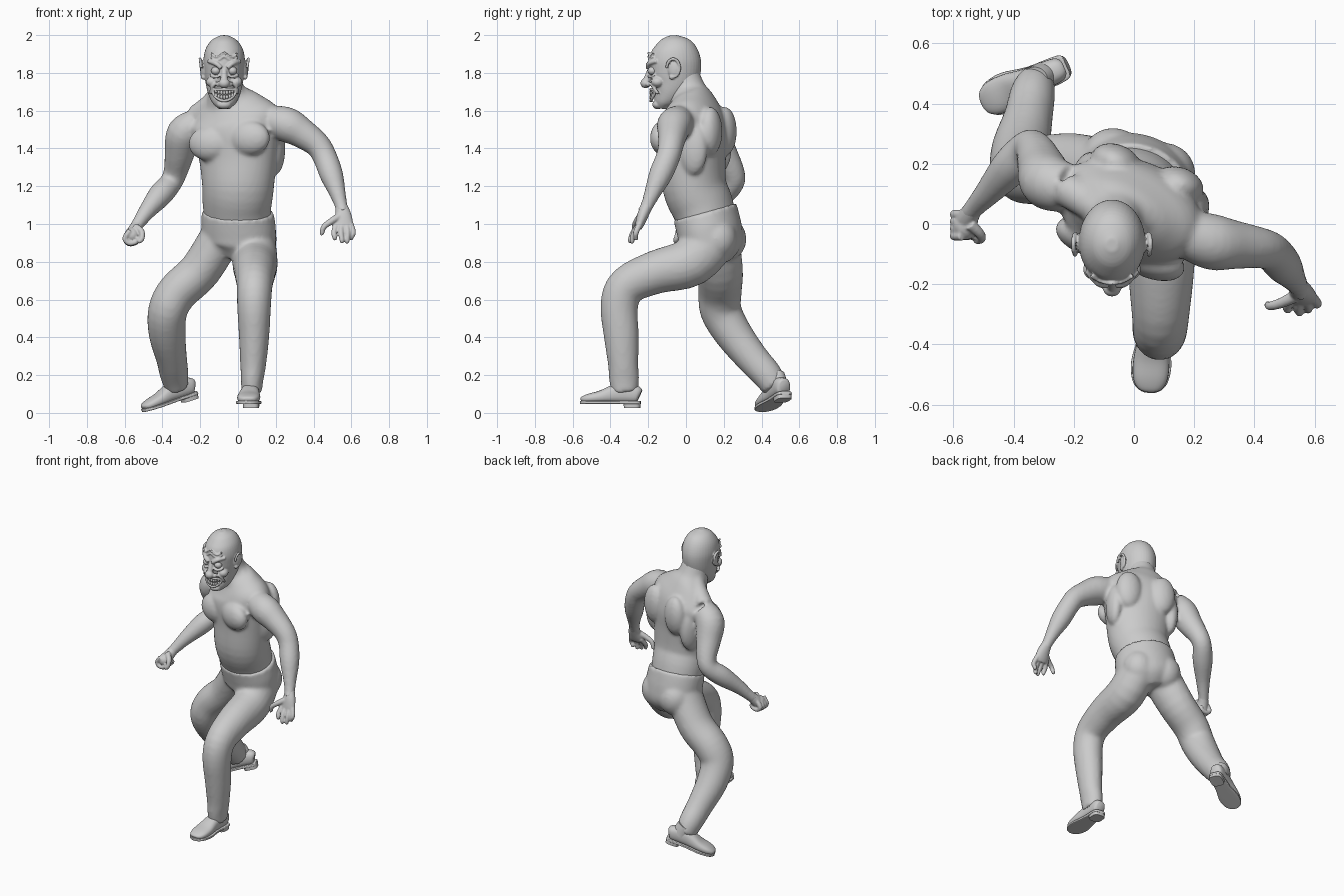
import bpy, bmesh
from math import sin, cos, pi, radians, copysign
from mathutils import Vector, Matrix

TWIST = radians(-20)                                  # hips and shoulders turn left side forward
SIDE = Vector((cos(TWIST), sin(TWIST), 0))
FRONT = Vector((sin(TWIST), -cos(TWIST), 0))
X = Vector((1, 0, 0))


def spline(pts, sub):
    p = [Vector(q if len(q) == 5 else tuple(q) + (q[3],)) for q in pts]
    out = []
    for i in range(len(p) - 1):
        a, b, c, d = p[max(i - 1, 0)], p[i], p[i + 1], p[min(i + 2, len(p) - 1)]
        for k in range(sub):
            t = k / sub
            out.append((b * 2 + (c - a) * t + (a * 2 - b * 5 + c * 4 - d) * t ** 2
                        + (b * 3 - a - c * 3 + d) * t ** 3) * 0.5)
    return out + [p[-1]]


def tube(bm, pts, side=X, sub=4, n=24, sq=1.0):
    """Smooth tube through (x, y, z, half width along side, half depth)."""
    p = spline(pts, sub)
    c = [Vector(q[:3]) for q in p]
    rings = []
    for i, q in enumerate(p):
        t = (c[min(i + 1, len(c) - 1)] - c[max(i - 1, 0)]).normalized()
        s = (side - t * side.dot(t)).normalized()
        u = t.cross(s)
        ring = []
        for k in range(n):
            ca, sa = cos(2 * pi * k / n), sin(2 * pi * k / n)
            ca, sa = copysign(abs(ca) ** sq, ca), copysign(abs(sa) ** sq, sa)
            ring.append(bm.verts.new(c[i] + s * (q[3] * ca) + u * (q[4] * sa)))
        rings.append(ring)
    for r0, r1 in zip(rings, rings[1:]):
        for k in range(n):
            j = (k + 1) % n
            bm.faces.new((r0[k], r0[j], r1[j], r1[k]))
    bm.faces.new(rings[0][::-1])
    bm.faces.new(rings[-1])


def blob(bm, loc, r, rot=0.0, axis='Z'):
    m = Matrix.Translation(loc) @ Matrix.Rotation(rot, 4, axis) @ Matrix.Diagonal((*r, 1))
    bmesh.ops.create_uvsphere(bm, u_segments=24, v_segments=16, radius=1, matrix=m)


def finish(bm, name, voxel=0, smooth=4, matrix=None):
    bmesh.ops.recalc_face_normals(bm, faces=bm.faces)
    me = bpy.data.meshes.new(name)
    bm.to_mesh(me)
    bm.free()
    me.shade_smooth()
    ob = bpy.data.objects.new(name, me)
    bpy.context.collection.objects.link(ob)
    if voxel:                                         # fuse overlapping masses into one skin
        m = ob.modifiers.new("fuse", 'REMESH')
        m.mode, m.voxel_size, m.use_smooth_shade = 'VOXEL', voxel, True
        m = ob.modifiers.new("soften", 'SMOOTH')
        m.factor, m.iterations = 0.5, smooth
    else:
        me.set_sharp_from_angle(angle=radians(45))
    if matrix:
        ob.matrix_world = matrix
    return ob


# Torso with chest, shoulder blades and both arms
bm = bmesh.new()
tube(bm, [(0, .12, 1.0, .175, .15), (-.005, .085, 1.1, .184, .163), (0, .045, 1.2, .193, .166),
          (0, .04, 1.35, .212, .165), (-.01, .042, 1.48, .24, .172), (-.02, .045, 1.56, .25, .155),
          (-.04, .035, 1.635, .18, .12), (-.06, .01, 1.7, .1, .1), (-.07, -.02, 1.8, .08, .085)], SIDE, n=40)
for s in (-1, 1):
    core = Vector((0, .045, 0)) + SIDE * (.112 * s)
    blob(bm, core + FRONT * .135 + Vector((0, 0, 1.44 + .015 * s)), (.115, .062, .092), TWIST)
    blob(bm, core - FRONT * .13 + Vector((0, 0, 1.49)), (.085, .06, .13), TWIST)
    blob(bm, core * 1.0 + SIDE * (.075 * s) - FRONT * .06 + Vector((0, 0, 1.4)), (.05, .08, .14), TWIST)
    tube(bm, [(-.06 + .03 * s, .03, 1.72, .05), (-.04 + .1 * s, .035 - .03 * s, 1.64, .055),
              (-.02 + .2 * s, .04 - .075 * s, 1.57, .06)])
tube(bm, [(-.22, .12, 1.53, .08), (-.285, .14, 1.48, .093), (-.308, .19, 1.38, .08),
          (-.33, .245, 1.28, .064), (-.355, .25, 1.22, .06), (-.41, .19, 1.155, .064),
          (-.48, .11, 1.07, .046), (-.53, .055, 1.0, .034), (-.55, .03, .97, .033)])
tube(bm, [(.17, -.03, 1.55, .08), (.26, -.06, 1.525, .093), (.34, -.07, 1.48, .08),
          (.42, -.08, 1.42, .068), (.46, -.095, 1.355, .064), (.495, -.135, 1.26, .062),
          (.525, -.175, 1.17, .045), (.545, -.205, 1.1, .034), (.555, -.225, 1.06, .034)],
     Vector((0, 1, 0)))
finish(bm, "torso_and_arms", .011, 5)

# Clenched right hand
bm = bmesh.new()
tube(bm, [(-.53, .055, 1.0, .03), (-.55, .025, .965, .035), (-.56, .0, .935, .04)])
blob(bm, (-.56, -.005, .94), (.042, .048, .042))
for i in range(4):
    y, k = -.04 + .024 * i, 1 - .08 * abs(i - 1)
    tube(bm, [(-.57, y, .965, .016), (-.598, y, .925, .015), (-.575, y, .935 - .04 * k, .014),
              (-.535, y, .935 - .03 * k, .013), (-.53, y, .93, .012)], Vector((0, 1, 0)), n=12)
tube(bm, [(-.545, .0, .985, .02), (-.51, -.035, .96, .016), (-.51, -.052, .92, .014), (-.53, -.055, .905, .011)], n=12)
finish(bm, "clenched_hand", .005, 3)

# Open left hand
bm = bmesh.new()
tube(bm, [(.545, -.205, 1.1, .031, .03), (.557, -.227, 1.05, .042, .03), (.56, -.245, 1.0, .05, .024),
          (.56, -.255, .975, .045, .018)])
for x0, x1, x2, y, z in ((.522, .508, .512, -.285, .915), (.548, .545, .55, -.295, .9),
                         (.574, .58, .578, -.285, .898), (.595, .61, .6, -.265, .915)):
    tube(bm, [(x0, -.245, 1.0, .017), (x1, (y - .265) / 2, .955, .015), (x2, y, z + .015, .013),
              (x2, y + .004, z, .009)], n=12)
tube(bm, [(.545, -.235, 1.045, .022), (.495, -.26, 1.015, .018), (.455, -.272, .985, .015),
          (.445, -.268, .95, .012), (.447, -.266, .942, .008)], Vector((0, 1, 0)), n=12)
finish(bm, "open_hand", .005, 3)

# Trousers: pelvis, front leg, trailing leg
bm = bmesh.new()
tube(bm, [(0, .1, 1.065, .192, .17), (0, .112, 1.02, .197, .17), (.005, .128, .95, .2, .168),
          (.005, .137, .88, .185, .158), (-.01, .14, .81, .1, .1)], SIDE, n=40)
tube(bm, [(.085, .16, .94, .11, .13), (.09, .03, .8, .12, .13), (.09, -.16, .745, .11, .115),
          (.088, -.31, .675, .095, .104), (.085, -.353, .57, .09, .1), (.085, -.342, .4, .08, .092),
          (.08, -.332, .25, .068, .08), (.075, -.328, .18, .06, .08), (.072, -.325, .11, .055, .07)])
tube(bm, [(-.085, .15, .94, .11, .13), (-.2, .18, .755, .11, .122), (-.32, .18, .64, .108, .115),
          (-.372, .185, .54, .104, .11), (-.375, .25, .42, .098, .1), (-.352, .35, .29, .082, .087),
          (-.337, .43, .2, .075, .08), (-.325, .47, .135, .062, .068)])
for s, y in ((-1, .215), (1, .165)):                  # buttocks
    blob(bm, (.015 + .085 * s, y, .92), (.105, .105, .115), TWIST)
finish(bm, "trousers", .012, 5)

# Shoes, modelled with the heel at the origin and the toe along -y
for name, m in (("front_shoe", Matrix.Translation((.073, -.24, .027)) @ Matrix.Rotation(radians(-4), 4, 'Z')),
                ("trailing_shoe", Matrix.Translation((-.215, .53, .08)) @ Matrix.Rotation(radians(-66), 4, 'Z')
                 @ Matrix.Rotation(radians(17), 4, 'X'))):
    bm = bmesh.new()
    tube(bm, [(0, -.004, .065, .025, .03), (0, -.02, .07, .04, .045), (0, -.08, .078, .046, .054),
              (0, -.14, .073, .05, .049), (0, -.21, .058, .06, .034), (0, -.27, .05, .058, .026),
              (0, -.305, .044, .042, .018), (0, -.316, .04, .02, .01)], sq=.8)
    tube(bm, [(0, 0, .028, .025, .009), (0, -.02, .028, .044, .009), (0, -.13, .028, .05, .009),
              (0, -.22, .028, .067, .009), (0, -.28, .028, .06, .009), (0, -.31, .028, .04, .009),
              (0, -.322, .028, .015, .009)], sq=.35)
    tube(bm, [(0, -.045, 0, .042, .044), (0, -.045, .026, .043, .045)], sub=1, sq=.6)
    tube(bm, [(0, -.08, .08, .048, .06), (0, -.085, .125, .046, .056), (0, -.09, .15, .044, .054)])
    finish(bm, name, matrix=m)

# Head with grotesque face
CX = -.073
bm = bmesh.new()
tube(bm, [(CX, -.125, 1.61, .03, .028), (CX, -.12, 1.64, .06, .05), (CX, -.093, 1.69, .084, .085),
          (CX, -.068, 1.75, .099, .124), (CX, -.06, 1.81, .107, .138), (CX, -.06, 1.87, .11, .138),
          (CX, -.063, 1.93, .097, .117), (CX, -.068, 1.975, .064, .075), (CX, -.07, 1.998, .02, .022)], n=40)
blob(bm, (CX, -.15, 1.632), (.038, .028, .024))                                         # chin
blob(bm, (CX, -.214, 1.745), (.03, .027, .026))                                         # nose bulb
tube(bm, [(CX, -.185, 1.83, .014), (CX, -.2, 1.785, .017), (CX, -.21, 1.75, .022)])      # nose bridge
mouth = []
for k in range(17):
    a = 2 * pi * k / 16
    dx = .06 * cos(a)
    mouth.append((CX + dx, -.187 + 6 * dx * dx, 1.682 + .03 * sin(a) + 5 * dx * dx, .0085))
tube(bm, mouth, Vector((0, 1, 0)), sub=2, n=10)                                         # lips
for z in (1.875, 1.895):                                                                # forehead folds
    tube(bm, [(CX + d, -.198 + 5 * d * d, z + .012 * cos(d * 80), .006) for d in (-.07, -.045, -.02, 0, .02, .045, .07)],
         Vector((0, 0, 1)), n=8)
for s in (-1, 1):
    blob(bm, (CX + s * .062, -.15, 1.752), (.034, .035, .028))                          # cheek
    blob(bm, (CX + s * .03, -.198, 1.74), (.015, .016, .014))                           # nostril
    tube(bm, [(CX + s * .016, -.202, 1.826, .012), (CX + s * .045, -.195, 1.85, .013),
              (CX + s * .085, -.155, 1.862, .009)], Vector((0, 0, 1)), n=12)            # brow
    tube(bm, [(CX + s * .018, -.194, 1.79, .006), (CX + s * .045, -.192, 1.778, .008),
              (CX + s * .075, -.165, 1.79, .006)], Vector((0, 0, 1)), n=10)             # eye bag
    tube(bm, [(CX + s * .035, -.193, 1.748, .007), (CX + s * .062, -.175, 1.728, .009),
              (CX + s * .073, -.148, 1.69, .008)], Vector((0, 1, 0)), n=10)             # smile fold
    blob(bm, (CX + s * .112, -.068, 1.82), (.012, .03, .045), -s * .35)                  # ear
    tube(bm, [(CX + s * (.122 + .006 * sin(a)), -.068 + .034 * cos(a), 1.826 + .048 * sin(a), .008)
              for a in [radians(d) for d in range(-90, 200, 30)]], X, n=10)
    blob(bm, (CX + s * .112, -.075, 1.778), (.011, .014, .014))
finish(bm, "head", .0045, 3)

# Bulging eyes
for s, name in ((-1, "right_eye"), (1, "left_eye")):
    bm = bmesh.new()
    blob(bm, (CX + s * .044, -.178, 1.811), (.025, .025, .022))
    finish(bm, name)

# Two rows of teeth
bm = bmesh.new()
for k in range(7):
    dx = (k - 3) * .0145
    for z in (1.695, 1.671):
        blob(bm, (CX + dx, -.186 + 6 * dx * dx, z + 5 * dx * dx), (.0078, .008, .0125))
finish(bm, "teeth")
